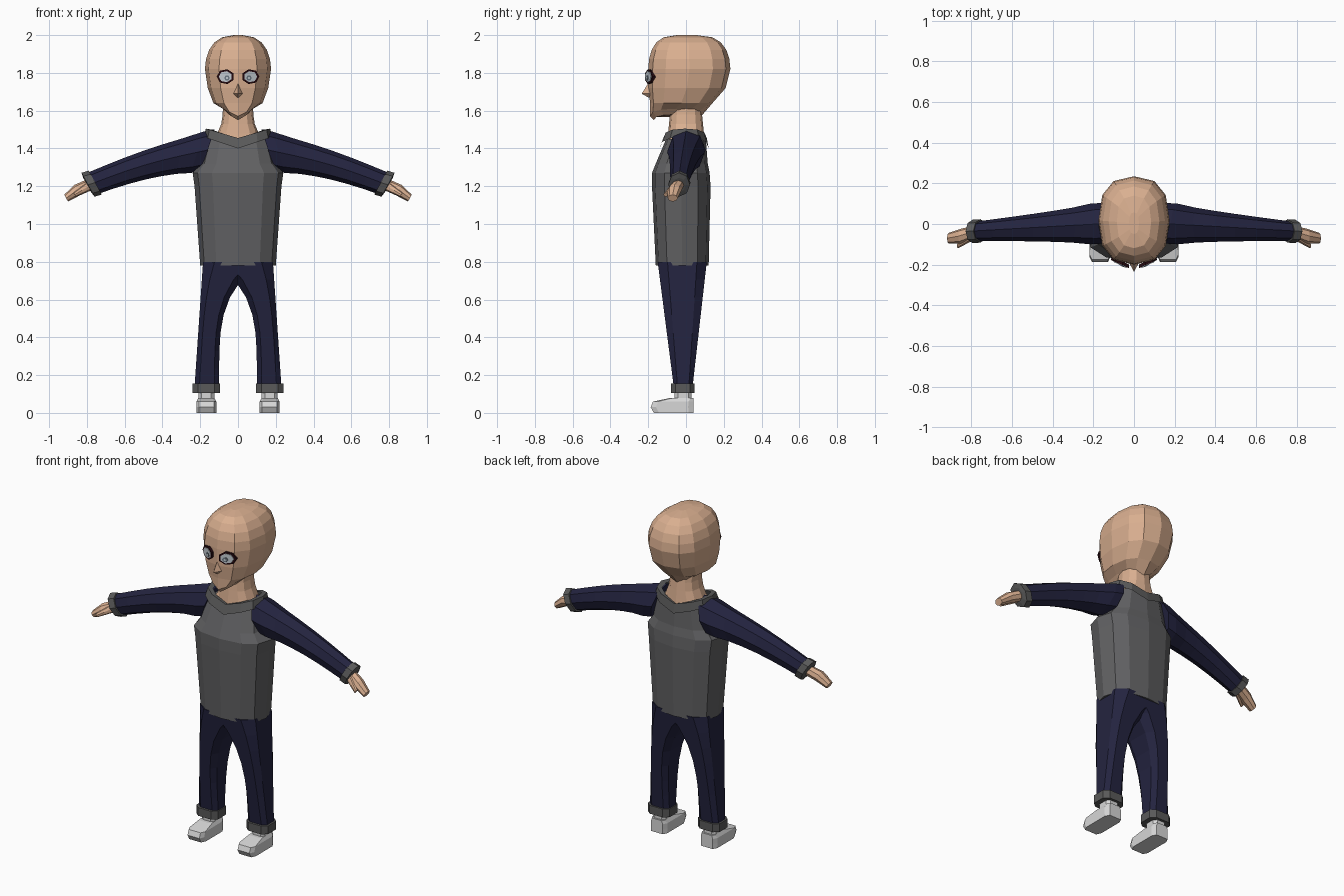
import bpy, bmesh
from math import cos, sin, pi, tau, copysign
from mathutils import Vector

if "Cube" in bpy.data.objects:
    bpy.data.objects.remove(bpy.data.objects["Cube"])


def make_material(name, red, green, blue):
    mat = bpy.data.materials.new(name)
    mat.use_nodes = True
    mat.diffuse_color = (red, green, blue, 1)
    shader = mat.node_tree.nodes["Principled BSDF"]
    shader.inputs["Base Color"].default_value = mat.diffuse_color
    return mat


skin = make_material("skin", .7, .43, .28)
shirt_grey = make_material("shirt grey", .12, .12, .125)
trim_grey = make_material("trim grey", .1, .1, .1)
navy = make_material("navy cloth", .017, .017, .05)
shoe_white = make_material("shoe white", .68, .68, .68)
eye_white = make_material("eye white", .55, .6, .64)
dark_red = make_material("eyelid dark red", .02, .003, .005)
iris_grey = make_material("iris grey", .16, .2, .24)


def loft(name, rings, mat, side=1, capped=True):
    """Skin a list of equal-sized rings; side -1 mirrors the part across x."""
    bm = bmesh.new()
    loops = [[bm.verts.new((x * side, y, z)) for x, y, z in ring] for ring in rings]
    for lower, upper in zip(loops, loops[1:]):
        for i in range(len(lower)):
            bm.faces.new((lower[i - 1], lower[i], upper[i], upper[i - 1]))
    if capped:
        bm.faces.new(loops[0])
        bm.faces.new(loops[-1])
    bmesh.ops.recalc_face_normals(bm, faces=bm.faces)
    mesh = bpy.data.meshes.new(name)
    bm.to_mesh(mesh)
    bm.free()
    mesh.materials.append(mat)
    bpy.context.collection.objects.link(bpy.data.objects.new(name, mesh))


def mix(start, end, t):
    return start + (end - start) * t


def fullness(value):
    return copysign(abs(value) ** .8, value)


def oval(z, front, back, width, lift=0):
    """Twelve-sided, slightly squared section; lift raises it towards the sides."""
    ring = []
    for k in range(12):
        across, along = fullness(sin(k * tau / 12)), fullness(cos(k * tau / 12))
        ring.append((across * width, mix(front, back, (along + 1) / 2), z + lift * abs(across)))
    return ring


def box(z, inner, outer, front, back, corner=.6):
    """Rectangle with chamfered corners, lying flat at height z."""
    ring = []
    for sx, sy in ((-1, -1), (1, -1), (1, 1), (-1, 1)):
        cuts = [(sx * corner, sy), (sx, sy * corner)]
        for u, v in (cuts if sx != sy else cuts[::-1]):
            ring.append((mix(inner, outer, (u + 1) / 2), mix(front, back, (v + 1) / 2), z))
    return ring


def slanted(centre, up, depth):
    """Eight-sided section of an arm: up is its half height, depth its half width."""
    sideways = Vector((0, depth, 0))
    return [centre + up * cos(k * tau / 8) + sideways * sin(k * tau / 8) for k in range(8)]


def polygon(centre_x, centre_z, radius_x, radius_z, count):
    angles = [k * tau / count for k in range(count)]
    return [(centre_x + radius_x * cos(a), centre_z + radius_z * sin(a)) for a in angles]


# Head: jaw sections below, a domed skull above
jaw = [oval(1.55, -.17, .07, .05, .03), oval(1.57, -.19, .08, .08, .04),
       oval(1.64, -.19, .14, .13), oval(1.72, -.2, .21, .16)]
dome = []
for k in range(6):
    angle = k * pi / 10.4
    reach = cos(angle) ** .5
    dome.append(oval(1.82 + .18 * sin(angle), -.2 * reach, .235 * reach, .175 * cos(angle) ** .7))
loft("head", jaw + dome, skin)

# Neck flaring out towards the shoulders
neck = []
for k in range(5):
    flare = k / 4
    radius = .08 + .02 * flare
    neck.append(oval(1.63 - .2 * flare, -radius, radius, .08 + .07 * flare ** 3))
loft("neck", neck, skin)


def nose_ring(z, half_width, tip):
    return [(0, tip, z), (half_width, -.18, z), (-half_width, -.18, z)]


loft("nose", [nose_ring(1.76, .005, -.19), nose_ring(1.69, .03, -.235),
              nose_ring(1.67, .01, -.2)], skin)

# Shirt body and standing collar that dips front and back
loft("shirt", [oval(.78, -.16, .12, .2), oval(1.2, -.18, .13, .23), oval(1.27, -.18, .125, .24),
               oval(1.32, -.16, .115, .2), oval(1.45, -.105, .105, .165)], shirt_grey)
loft("collar", [oval(1.4, -.14, .12, .18, .06), oval(1.455, -.12, .11, .17, .05),
                oval(1.45, -.1, .09, .14, .05)], trim_grey, capped=False)

# Arm landmarks
shoulder, wrist = Vector((.215, 0, 1.38)), Vector((.77, -.035, 1.215))
shoulder_up, wrist_up = Vector((-.035, 0, .11)), Vector((.03, 0, .055))
knuckles, fingertips = Vector((.85, -.06, 1.18)), Vector((.91, -.07, 1.137))
thumb_root, thumb_tip = Vector((.79, -.06, 1.2)), Vector((.865, -.107, 1.155))


def sleeve_ring(t):
    taper = max(t, 0) ** .7
    bulge = Vector((0, 0, .015 * sin(pi * t)))
    return slanted(mix(shoulder, wrist, t) + bulge, mix(shoulder_up, wrist_up, taper),
                   mix(.1, .048, taper))


def leg_ring(t):
    """The inner edge crosses the middle near the top, so the legs join."""
    return box(mix(.14, .8, t), .1 - .22 * t ** 4, mix(.23, .185, t),
               mix(-.065, -.15, t), mix(.035, .11, t))


def shoe_ring(z, front, inset=0):
    return box(z, .115 + inset, .22 - inset, front, .04, corner=.75)


def plate(name, outline, lift, mat, side):
    """Thin eye plate following the angle of the cheek."""
    front = [(x, .45 * x - .228 - lift, z) for x, z in outline]
    back = [(x, y + .009, z) for x, y, z in front]
    loft(name, [front, back], mat, side)


for side, label in ((1, "left_"), (-1, "right_")):
    # Sleeve, cuff, hand and thumb
    loft(label + "sleeve", [sleeve_ring(k / 6) for k in range(7)], navy, side)
    loft(label + "shoulder_seam", [sleeve_ring(-.1), sleeve_ring(0)], navy, side)
    along = (wrist - shoulder).normalized()
    loft(label + "sleeve_cuff", [slanted(wrist + along * shift, wrist_up * size, .05 * size)
                                 for shift, size in ((-.015, 1.15), (.025, 1.15), (.03, .7))],
         trim_grey, side)
    loft(label + "hand", [slanted(wrist, wrist_up / 2, .03), slanted(knuckles, wrist_up / 2, .037),
                          slanted(fingertips, wrist_up / 3, .027)], skin, side)
    loft(label + "thumb", [slanted(mix(thumb_root, thumb_tip, t), wrist_up * mix(.4, .2, t),
                                   mix(.02, .012, t)) for t in (0, .5, 1)], skin, side)

    # Trouser leg, cuff, ankle and shoe
    loft(label + "trouser_leg", [leg_ring(k / 7) for k in range(8)], navy, side)
    loft(label + "trouser_cuff", [box(z, .095, .24, -.08, .046) for z in (.105, .155)],
         trim_grey, side)
    loft(label + "ankle", [box(z, .125, .21, -.06, .03) for z in (.06, .14)], shoe_white, side)
    loft(label + "shoe", [shoe_ring(0, -.17), shoe_ring(.03, -.187), shoe_ring(.06, -.175),
                          shoe_ring(.08, -.08, .01)], shoe_white, side)

    # Eye: lid rim with a backing, eyeball plate, iris and pupil
    plate(label + "eye_rim", polygon(.066, 1.78, .047, .04, 7), 0, dark_red, side)
    plate(label + "eye_backing", polygon(.066, 1.78, .045, .038, 7), -.009, dark_red, side)
    plate(label + "eyeball", polygon(.066, 1.78, .036, .03, 7), .004, eye_white, side)
    plate(label + "iris", polygon(.058, 1.773, .015, .015, 6), .006, iris_grey, side)
    plate(label + "pupil", polygon(.058, 1.773, .007, .007, 6), .008, eye_white, side)
